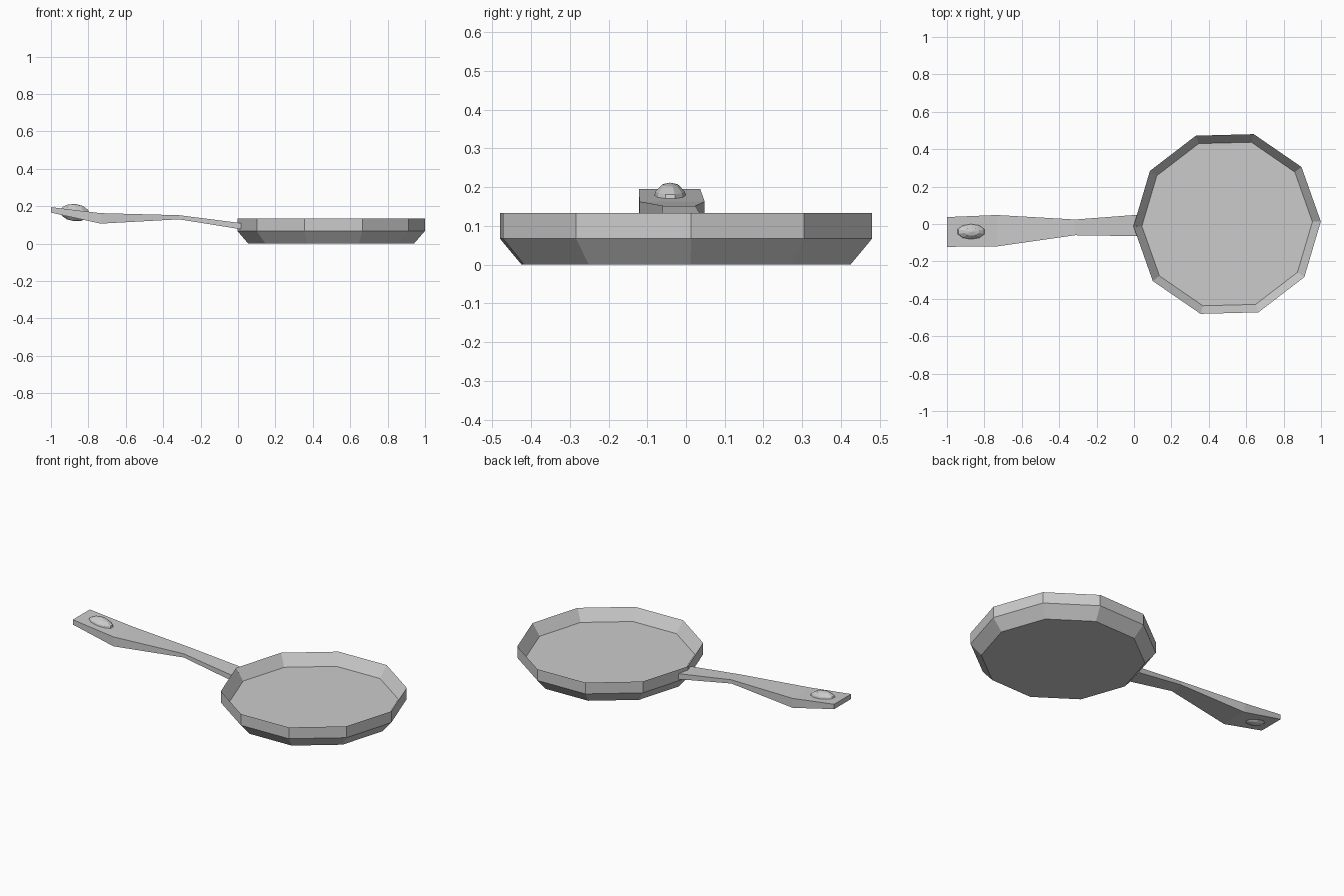
import bpy, bmesh
from math import cos, sin, pi, radians

if "Cube" in bpy.data.objects:
    bpy.data.objects.remove(bpy.data.objects["Cube"])


def loft(name, rings):
    """Skin a list of closed rings and cap both ends."""
    bm = bmesh.new()
    loops = [[bm.verts.new(p) for p in ring] for ring in rings]
    n = len(loops[0])
    for a, b in zip(loops, loops[1:]):
        for i in range(n):
            j = (i + 1) % n
            bm.faces.new((a[i], a[j], b[j], b[i]))
    bm.faces.new(loops[0][::-1])
    bm.faces.new(loops[-1])
    bmesh.ops.recalc_face_normals(bm, faces=bm.faces)
    mesh = bpy.data.meshes.new(name)
    bm.to_mesh(mesh)
    bm.free()
    obj = bpy.data.objects.new(name, mesh)
    bpy.context.collection.objects.link(obj)
    return obj


# Pan: ten-sided bowl, outside from base to rim, then in to the floor
SIDES, CENTER_X, TURN = 10, 0.498, radians(1.5)
profile = [(0.443, 0.0), (0.501, 0.067), (0.501, 0.134), (0.456, 0.067)]


def decagon(r, z):
    return [(CENTER_X + r * cos(TURN + 2 * pi * i / SIDES),
             r * sin(TURN + 2 * pi * i / SIDES), z) for i in range(SIDES)]


loft("pan", [decagon(r, z) for r, z in profile])

# Handle: rectangular sections (x, y min, y max, bottom z top x shift, z min, z max)
sections = [
    (0.015, -0.065, 0.049, 0.077, 0.110),
    (-0.315, -0.060, 0.024, 0.130, 0.152),
    (-0.735, -0.120, 0.048, 0.107, 0.163),
    (-1.000, -0.122, 0.037, 0.166, 0.195),
]
loft("handle", [[(x, y0, z0), (x, y1, z0), (x, y1, z1), (x, y0, z1)]
                for x, y0, y1, z0, z1 in sections])

# Oval stud through the end of the handle
bpy.ops.mesh.primitive_uv_sphere_add(segments=10, ring_count=6, radius=1,
                                     location=(-0.873, -0.041, 0.166),
                                     rotation=(0, radians(6), 0))
stud = bpy.context.object
stud.name = "handle_stud"
stud.scale = (0.083, 0.044, 0.046)
